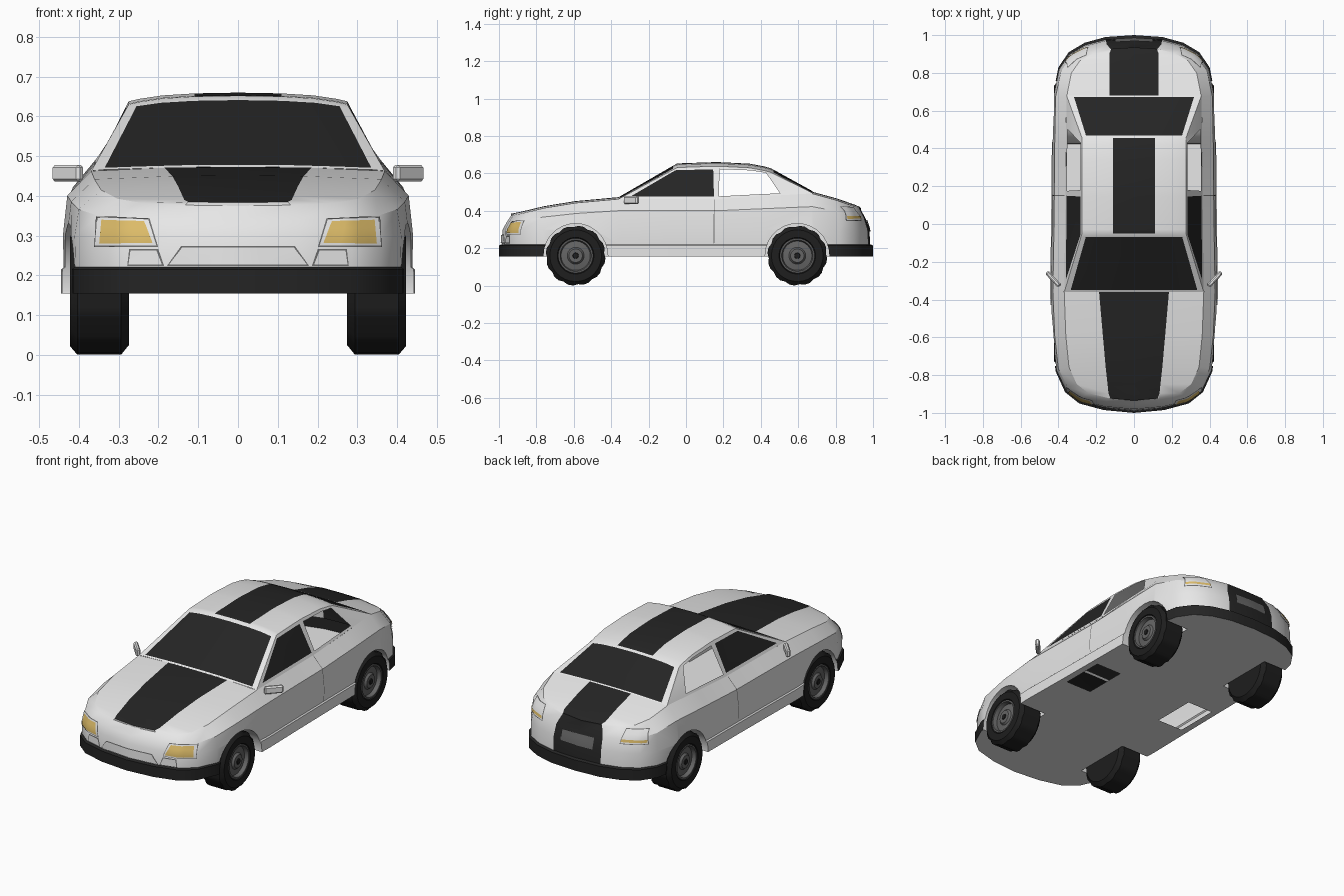
import bpy, bmesh
from math import radians, pi, sin, cos
from mathutils import Vector, Matrix
from mathutils.bvhtree import BVHTree

cube = bpy.data.objects.get("Cube")
if cube:
    bpy.data.objects.remove(cube, do_unlink=True)


def make_material(name, rgb, roughness=0.6):
    m = bpy.data.materials.new(name)
    m.use_nodes = True
    m.diffuse_color = (*rgb, 1)
    shader = m.node_tree.nodes["Principled BSDF"]
    shader.inputs["Base Color"].default_value = (*rgb, 1)
    shader.inputs["Roughness"].default_value = roughness
    return m


paint = make_material("white paint", (0.8, 0.8, 0.8))
black = make_material("black glass and trim", (0.018, 0.018, 0.018))
rubber = make_material("tyre rubber", (0.013, 0.013, 0.013))
metal = make_material("wheel metal", (0.13, 0.13, 0.13))
gap = make_material("seam grey", (0.16, 0.16, 0.16))
amber = make_material("amber lamp", (0.72, 0.5, 0.14))
PAINT, BLACK, HOLE = 0, 1, 2


def add_face(bm, points, mat=0, mirror=True):
    for side in ((1, -1) if mirror else (1,)):
        verts = [bm.verts.new((side * p[0], p[1], p[2])) for p in points]
        bm.faces.new(verts[::side]).material_index = mat


def smooth(obj, angle=30):
    bpy.ops.object.select_all(action='DESELECT')
    obj.select_set(True)
    bpy.context.view_layer.objects.active = obj
    bpy.ops.object.shade_smooth_by_angle(angle=radians(angle))


def finish(bm, name, materials, shade=True):
    bmesh.ops.remove_doubles(bm, verts=bm.verts, dist=0.0004)
    bmesh.ops.recalc_face_normals(bm, faces=bm.faces)
    mesh = bpy.data.meshes.new(name)
    bm.to_mesh(mesh)
    bm.free()
    for m in materials:
        mesh.materials.append(m)
    obj = bpy.data.objects.new(name, mesh)
    bpy.context.collection.objects.link(obj)
    if shade:
        smooth(obj)
    return obj


# Lower body: lengthwise stations of (y, half width, deck height, stripe half width)
STATIONS = [(-1, 0, .385, .12), (-.985, .16, .387, .125), (-.95, .29, .392, .135),
            (-.89, .365, .403, .14), (-.78, .415, .425, .15), (-.59, .435, .452, .165),
            (-.36, .445, .473, .185), (-.08, .44, .473, .185), (.17, .437, .473, .13),
            (.42, .435, .488, .13), (.68, .43, .503, .13), (.83, .40, .468, .13),
            (.91, .345, .446, .13), (.96, .26, .432, .13), (.99, .15, .422, .12), (1, 0, .415, .12)]
FLOOR, LIP = .155, .215


def section(y, w, top, stripe):
    end = max(0, (abs(y) - .6) / .4)
    shoulder = LIP + (top - LIP) * .72
    edge = w * .83
    rails = [(0, FLOOR, 1), (min(.24, w), FLOOR, 1), (min(.4, w), FLOOR, 1), (w, FLOOR, 1),
             (w, LIP, 1), (w * .985, LIP + .006, .985), (w * .99, .3, .98),
             (w * .965, shoulder, .96), (edge, top - .01, .935),
             (min(stripe, edge), top - .002, .935), (0, top, .935)]
    return [(x, y * (1 - (1 - pull) * end), z) for x, z, pull in rails]


bm = bmesh.new()
sections = [section(*s) for s in STATIONS]
for i, (a, b) in enumerate(zip(sections, sections[1:])):
    middle = (STATIONS[i][0] + STATIONS[i + 1][0]) / 2
    in_cabin = -.36 < middle < .68
    for j in range(len(a) - 1):
        mat = PAINT
        if j in (3, 4) and abs(middle) > .68:
            mat = BLACK                      # bumpers
        elif j >= 8 and in_cabin:
            mat = HOLE                       # open under the cabin
        elif j == 9 or (j >= 3 and i == len(sections) - 2):
            mat = BLACK                      # stripe and tail panel
        elif j == 1 and -.08 < middle < .17:
            mat = HOLE                       # floor openings
        add_face(bm, [a[j], b[j], b[j + 1], a[j + 1]], mat)
body = finish(bm, "body", [paint, black, black], shade=False)
surface = BVHTree.FromPolygons([v.co.copy() for v in body.data.vertices],
                               [list(p.vertices) for p in body.data.polygons])

# Wheel arches cut from the closed body
AXLES, HUB_Z = (-.59, .595), .16
bm = bmesh.new()
for side in (-1, 1):
    for y in AXLES:
        bmesh.ops.create_cone(bm, cap_ends=True, segments=28, radius1=.172, radius2=.172, depth=.34,
                              matrix=Matrix.Translation((side * .44, y, HUB_Z)) @ Matrix.Rotation(pi / 2, 4, 'Y'))
cutter = finish(bm, "arch_cutter", [], shade=False)
cutter.hide_render = True
arches = body.modifiers.new("arches", 'BOOLEAN')
arches.operation, arches.solver, arches.object = 'DIFFERENCE', 'EXACT', cutter
bpy.context.view_layer.objects.active = body
bpy.ops.object.modifier_apply(modifier="arches")
bpy.data.objects.remove(cutter, do_unlink=True)

# Open the cabin deck and the floor
bm = bmesh.new()
bm.from_mesh(body.data)
bmesh.ops.delete(bm, geom=[f for f in bm.faces if f.material_index == HOLE], context='FACES')
bm.to_mesh(body.data)
bm.free()
body.data.materials.pop(index=HOLE)
smooth(body)


# Cabin: side frames, roof, windscreen and rear window
def belt(y):
    return Vector((.369 - .0115 * (y + .36), y, .463 + .03 * max(0, (y - .17) / .51)))


def roof_row(y, z):
    return [Vector((x, y, z + rise)) for x, rise in
            ((.275, 0), (.25, .006), (.19, .015), (.11, .02), (0, .022))]


def panel(bm, low, high, rows, pick):
    for c in range(len(low) - 1):
        for r in range(len(rows) - 1):
            mat = pick(c, r)
            if mat != HOLE:
                s, t = rows[r], rows[r + 1]
                add_face(bm, [low[c].lerp(high[c], s), low[c + 1].lerp(high[c + 1], s),
                              low[c + 1].lerp(high[c + 1], t), low[c].lerp(high[c], t)], mat)


# Columns of (belt y, roof y, roof edge height)
COLUMNS = [(-.36, -.05, .63), (-.32, -.03, .632), (.15, .145, .638), (.175, .18, .638),
           (.4, .34, .63), (.51, .42, .615), (.68, .455, .605)]
SIDE_FILL = [PAINT, BLACK, PAINT, HOLE, HOLE, PAINT]
bm = bmesh.new()
rows = [roof_row(y, z) for _, y, z in COLUMNS]
panel(bm, [belt(c[0]) for c in COLUMNS], [r[0] for r in rows], [0, .08, .91, 1],
      lambda c, r: SIDE_FILL[c] if r == 1 else PAINT)
for a, b in zip(rows, rows[1:]):
    for j in range(4):
        add_face(bm, [a[j], b[j], b[j + 1], a[j + 1]], BLACK if j == 3 else PAINT)


def screen(y, widths, z, top):
    low = [Vector((x, y, z - drop)) for x, drop in zip(widths, (.01, .007, .004, .001, 0))]
    panel(bm, low, top, [0, .03, .94, 1], lambda c, r: BLACK if r == 1 and c > 0 else PAINT)


screen(-.36, (.369, .338, .25, .14, 0), .473, rows[0])
screen(.68, (.357, .32, .24, .13, 0), .503, rows[-1])
finish(bm, "cabin", [paint, black])


# Thin plates laid on the body surface
def plate(name, corners, material, axis=1, side=-1, lift=.004, mirror=True, cells=(6, 3)):
    bl, br, tr, tl = [Vector(c) for c in corners]
    aim = Vector((0, 0, 0))
    aim[axis] = -side
    grid = []
    for r in range(cells[1] + 1):
        line = []
        for c in range(cells[0] + 1):
            u = c / cells[0]
            p = bl.lerp(br, u).lerp(tl.lerp(tr, u), r / cells[1])
            start = Vector((p.x, p.x, p.y))
            start[axis] = side * 2
            hit, normal, _, _ = surface.ray_cast(start, aim)
            if hit is not None:
                hit = hit + normal * (lift if normal.dot(aim) < 0 else -lift)
            line.append(hit)
        grid.append(line)
    bm = bmesh.new()
    for a, b in zip(grid, grid[1:]):
        for c in range(cells[0]):
            quad = [a[c], a[c + 1], b[c + 1], b[c]]
            if all(q is not None for q in quad):
                add_face(bm, quad, 0, mirror)
    finish(bm, name, [material])


plate("headlight_seams", [(.2, .272), (.36, .272), (.355, .348), (.222, .342)], gap, lift=.003)
plate("headlight_frames", [(.204, .275), (.357, .275), (.352, .345), (.225, .339)], paint, lift=.0045)
plate("headlights", [(.213, .282), (.345, .28), (.34, .338), (.235, .334)], amber, lift=.007)
plate("fog_lamp_seams", [(.185, .224), (.278, .224), (.273, .267), (.2, .267)], gap, lift=.003)
plate("fog_lamps", [(.19, .227), (.274, .227), (.269, .263), (.204, .263)], paint, lift=.006)
plate("grille_seam", [(-.178, .224), (.178, .224), (.143, .274), (-.143, .274)], gap, lift=.003, mirror=False)
plate("grille", [(-.172, .227), (.172, .227), (.14, .27), (-.14, .27)], paint, lift=.006, mirror=False)
plate("tail_lamp_seams", [(.24, .345), (.365, .345), (.35, .42), (.25, .42)], gap, side=1, lift=.003)
plate("tail_lamps", [(.244, .349), (.361, .349), (.347, .416), (.254, .416)], paint, side=1, lift=.005)
plate("tail_indicators", [(.246, .356), (.358, .356), (.356, .37), (.248, .37)], amber, side=1, lift=.008)
plate("number_plate", [(-.1, .29), (.1, .29), (.1, .35), (-.1, .35)], metal, side=1, lift=.006, mirror=False)
plate("door_seams", [(.147, .225), (.151, .225), (.153, .46), (.149, .46)], gap, axis=0, side=1,
      lift=.002, cells=(1, 8))

# Door mirrors
for side, name in ((1, "left_mirror"), (-1, "right_mirror")):
    bm = bmesh.new()
    place = Matrix.Translation((side * .428, -.292, .457)) @ Matrix.Rotation(side * radians(47), 4, 'Z')
    bmesh.ops.create_cube(bm, size=1, matrix=place @ Matrix.Diagonal((.1, .024, .042, 1)))
    bmesh.ops.bevel(bm, geom=bm.edges[:], offset=.007, segments=1, affect='EDGES')
    finish(bm, name, [paint])


# Wheels: profiles of (outward offset, radius) turned about the axle
def turn(name, profile, centre, side, materials, pick, count=36):
    def point(k, x, r):
        if r > .15 and k % 3 == 0:
            r *= .955                        # tread grooves
        a = 2 * pi * k / count - pi / 2 + pi / count
        return centre + Vector((side * x, r * cos(a), r * sin(a)))
    bm = bmesh.new()
    for k in range(count):
        for s, (p, q) in enumerate(zip(profile, profile[1:])):
            add_face(bm, [point(k, *p), point(k + 1, *p), point(k + 1, *q), point(k, *q)], pick(s), False)
    finish(bm, name, materials)


TYRE = [(-.075, 0), (-.075, .135), (-.055, .16), (.055, .16), (.074, .138), (.074, .098), (.06, .09)]
RIM = [(.06, .095), (.072, .092), (.072, .084), (.05, .078), (.055, .045), (.066, .036), (.066, .016),
       (.07, .014), (.07, 0)]
for side, hand in ((1, "left"), (-1, "right")):
    for y, end in zip(AXLES, ("front", "rear")):
        hub = Vector((side * .349, y, HUB_Z))
        turn(f"{end}_{hand}_tyre", TYRE, hub, side, [rubber], lambda s: 0)
        turn(f"{end}_{hand}_rim", RIM, hub, side, [metal, rubber], lambda s: int(s >= 6))
